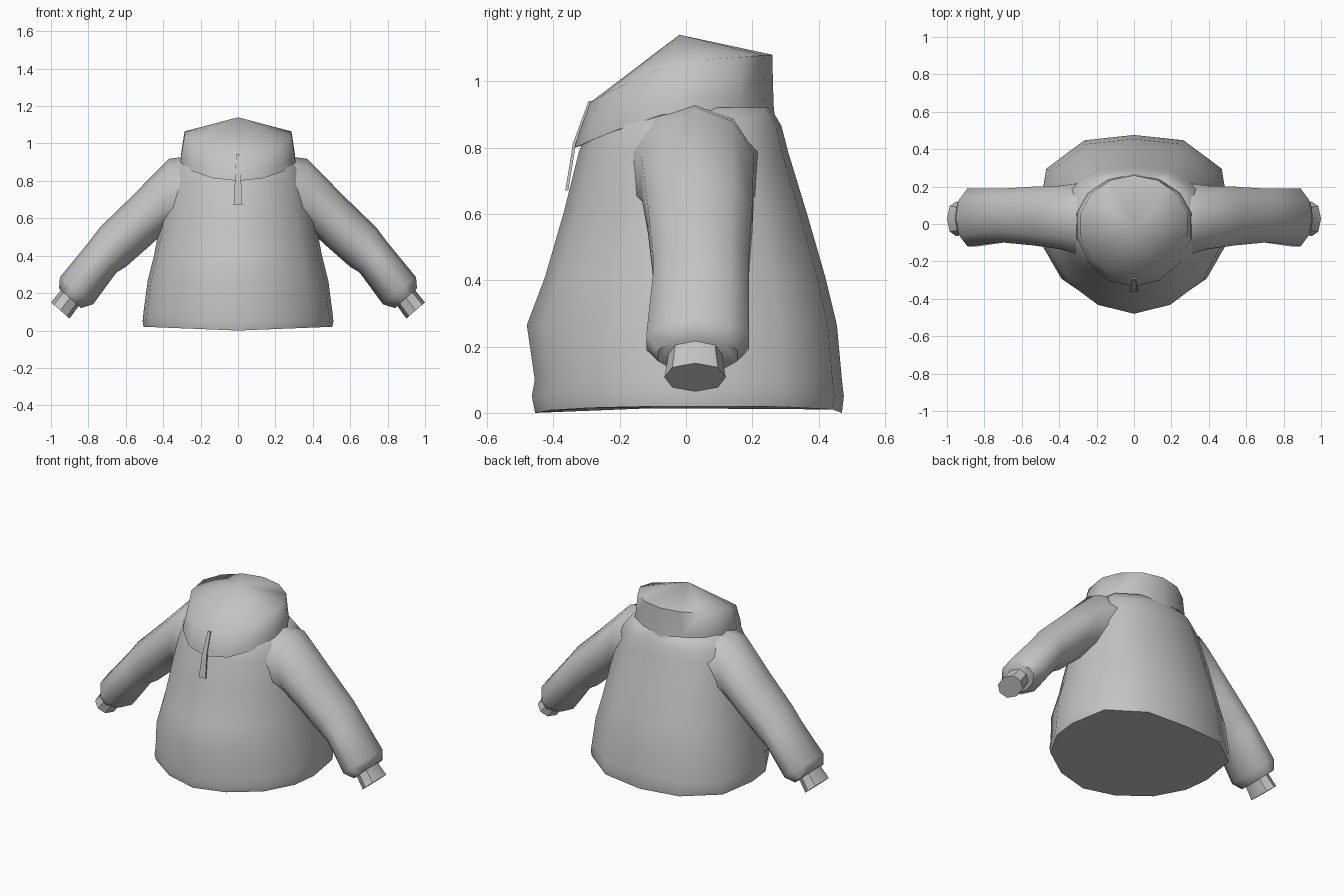
import bpy, bmesh, math
from mathutils import Vector

if "Cube" in bpy.data.objects:
    bpy.data.objects.remove(bpy.data.objects["Cube"])

grey = bpy.data.materials.new("light grey cloth")
grey.diffuse_color = (0.55, 0.55, 0.55, 1)
grey.use_nodes = True
grey.node_tree.nodes["Principled BSDF"].inputs["Base Color"].default_value = grey.diffuse_color


def finish(name, bm, mirror=False, angle=55):
    bmesh.ops.recalc_face_normals(bm, faces=bm.faces)
    me = bpy.data.meshes.new(name)
    bm.to_mesh(me)
    bm.free()
    ob = bpy.data.objects.new(name, me)
    bpy.context.collection.objects.link(ob)
    me.materials.append(grey)
    bpy.ops.object.select_all(action='DESELECT')
    ob.select_set(True)
    bpy.context.view_layer.objects.active = ob
    bpy.ops.object.shade_smooth_by_angle(angle=math.radians(angle))
    if mirror:
        ob.modifiers.new("mirror", 'MIRROR')
    return ob


def loft(name, rings, apex=None, mirror=False, angle=55):
    bm = bmesh.new()
    vs = [[bm.verts.new(p) for p in r] for r in rings]
    n = len(vs[0])
    for a, b in zip(vs, vs[1:]):
        for i in range(n):
            j = (i + 1) % n
            bm.faces.new((a[i], a[j], b[j], b[i]))
    bm.faces.new(vs[0][::-1])
    if apex:
        tip = bm.verts.new(apex)
        for i in range(n):
            bm.faces.new((vs[-1][i], vs[-1][(i + 1) % n], tip))
    else:
        bm.faces.new(vs[-1])
    return finish(name, bm, mirror, angle)


# Half outline of the body, front to back, mirrored into a full ring
half = [(0, -1), (.4, -.9), (.76, -.63), (.96, -.25), (1, .1), (.92, .62), (.52, .94), (0, 1)]
outline = half + [(-x, y) for x, y in half[-2:0:-1]]


def body_ring(w, front, back, z, hem=0):
    return [(x * w, y * (back if y > 0 else -front), z + hem * abs(x)) for x, y in outline]


# Body: width, front y, back y, height
loft("jacket_body", [
    body_ring(.505, -.455, .47, 0, .02),
    body_ring(.51, -.465, .476, .05),
    body_ring(.505, -.456, .47, .10),
    body_ring(.483, -.48, .455, .265),
    body_ring(.447, -.425, .42, .41),
    body_ring(.41, -.367, .362, .61),
    body_ring(.37, -.322, .307, .79),
    body_ring(.345, -.29, .288, .865),
    body_ring(.30, -.25, .255, .92)])

# Collar with a closed, sloping, domed top
N = 14


def collar_ring(w, front, back, zf, zs, zb):
    pts = []
    for i in range(N):
        a = 2 * math.pi * i / N
        s, c = math.sin(a), -math.cos(a)
        z = zs + (zb - zs) * c if c > 0 else zs + (zf - zs) * abs(c) ** 1.3
        pts.append((w * s, c * (back if c > 0 else -front), z))
    return pts


loft("collar", [
    collar_ring(.315, -.335, .268, .80, .915, .89),
    collar_ring(.312, -.328, .264, .835, .95, .93),
    collar_ring(.293, -.29, .26, .935, 1.06, 1.08)], apex=(0, -.02, 1.14), angle=70)


# Sleeves: each ring runs between an upper and a lower edge point in x, z
def sleeve_ring(xt, zt, xb, zb, y0, y1, sides=10):
    top, bot = Vector((xt, 0, zt)), Vector((xb, 0, zb))
    mid, ax = (top + bot) / 2, (top - bot) / 2
    pts = []
    for i in range(sides):
        a = 2 * math.pi * i / sides
        s, c = math.sin(a), math.cos(a)
        s = math.copysign(min(1, abs(s) * 1.05), s)
        p = mid + ax * c
        p.y = (y0 + y1) / 2 + (y1 - y0) / 2 * s
        pts.append(p)
    return pts


loft("sleeve", [
    sleeve_ring(.28, .93, .28, .52, -.17, .22),
    sleeve_ring(.37, .918, .41, .51, -.135, .205),
    sleeve_ring(.57, .715, .475, .45, -.115, .20),
    sleeve_ring(.74, .55, .60, .34, -.10, .19),
    sleeve_ring(.80, .47, .65, .31, -.10, .19),
    sleeve_ring(.952, .285, .775, .14, -.12, .19),
    sleeve_ring(.957, .225, .84, .12, -.085, .155)], mirror=True)

# Narrow cuffs
loft("cuff", [
    sleeve_ring(.925, .255, .83, .16, -.055, .11, 8),
    sleeve_ring(.955, .205, .86, .12, -.055, .11, 8),
    sleeve_ring(1.0, .15, .90, .064, -.065, .12, 8)], mirror=True, angle=45)

# Zip pull: a thin tapering strip down the front of the collar
bm = bmesh.new()
rows = [(.010, -.294, .94), (.015, -.342, .81), (.018, -.346, .78), (.023, -.364, .67)]
loops = []
for w, y, z in rows:
    loops.append([bm.verts.new(p) for p in
                  ((-w, y, z), (w, y, z), (w, y + .009, z), (-w, y + .009, z))])
for a, b in zip(loops, loops[1:]):
    for i in range(4):
        j = (i + 1) % 4
        bm.faces.new((a[i], a[j], b[j], b[i]))
bm.faces.new(loops[0])
bm.faces.new(loops[-1])
finish("zip_pull", bm, angle=30)
